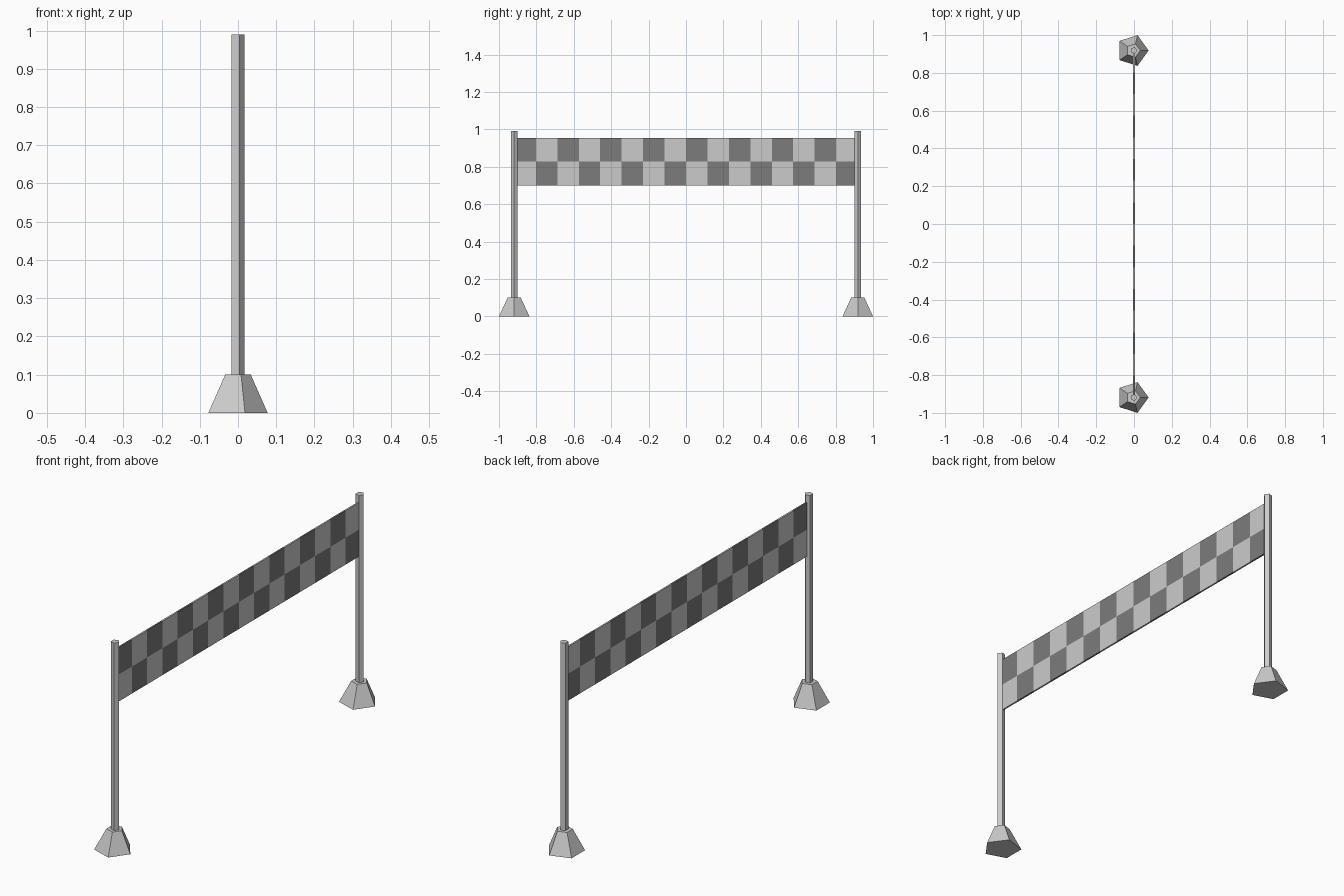
import bpy, bmesh, math
from mathutils import Vector

if "Cube" in bpy.data.objects:
    bpy.data.objects.remove(bpy.data.objects["Cube"])

POST_Y = 0.9185


def finish(name, bm, mats=()):
    mesh = bpy.data.meshes.new(name)
    bm.to_mesh(mesh)
    bm.free()
    for m in mats:
        mesh.materials.append(m)
    obj = bpy.data.objects.new(name, mesh)
    bpy.context.collection.objects.link(obj)
    return obj


def grey(name, value):
    mat = bpy.data.materials.new(name)
    mat.diffuse_color = (value, value, value, 1)
    mat.use_nodes = True
    mat.node_tree.nodes["Principled BSDF"].inputs["Base Color"].default_value = mat.diffuse_color
    return mat


def five_sided(name, y, r0, z0, r1, z1):
    """Five-sided column, a corner towards +x, each ring centred on its width."""
    bm = bmesh.new()
    rings = []
    for r, z in ((r0, z0), (r1, z1)):
        rings.append([bm.verts.new(Vector((r * (math.cos(a) - 0.0955), y + r * math.sin(a), z)))
                      for a in (i * math.tau / 5 for i in range(5))])
    low, high = rings
    bm.faces.new(low[::-1])
    bm.faces.new(high)
    for i in range(5):
        j = (i + 1) % 5
        bm.faces.new((low[i], low[j], high[j], high[i]))
    return finish(name, bm)


# Weighted feet and posts
for side, y in (("left", -POST_Y), ("right", POST_Y)):
    five_sided(side + "_foot", y, 0.0857, 0, 0.037, 0.1)
    five_sided(side + "_post", y, 0.0188, 0.1, 0.0188, 0.99)

# Chequered banner, 16 x 2 squares, standing in the yz plane
bm = bmesh.new()
bmesh.ops.create_grid(bm, x_segments=16, y_segments=2, size=1)
for v in bm.verts:
    v.co = (0, v.co.x * 0.917, 0.827 + v.co.y * 0.128)
for f in bm.faces:
    c = f.calc_center_median()
    col = int((c.y + 0.917) / (2 * 0.917 / 16))
    row = int(c.z > 0.827)
    f.material_index = (col + row) % 2
banner = finish("banner", bm, (grey("dark_square", 0.2), grey("light_square", 0.8)))
# column 0, top row is dark
for p in banner.data.polygons:
    p.material_index = 1 - p.material_index
thick = banner.modifiers.new("thickness", 'SOLIDIFY')
thick.thickness = 0.008
thick.offset = 0
